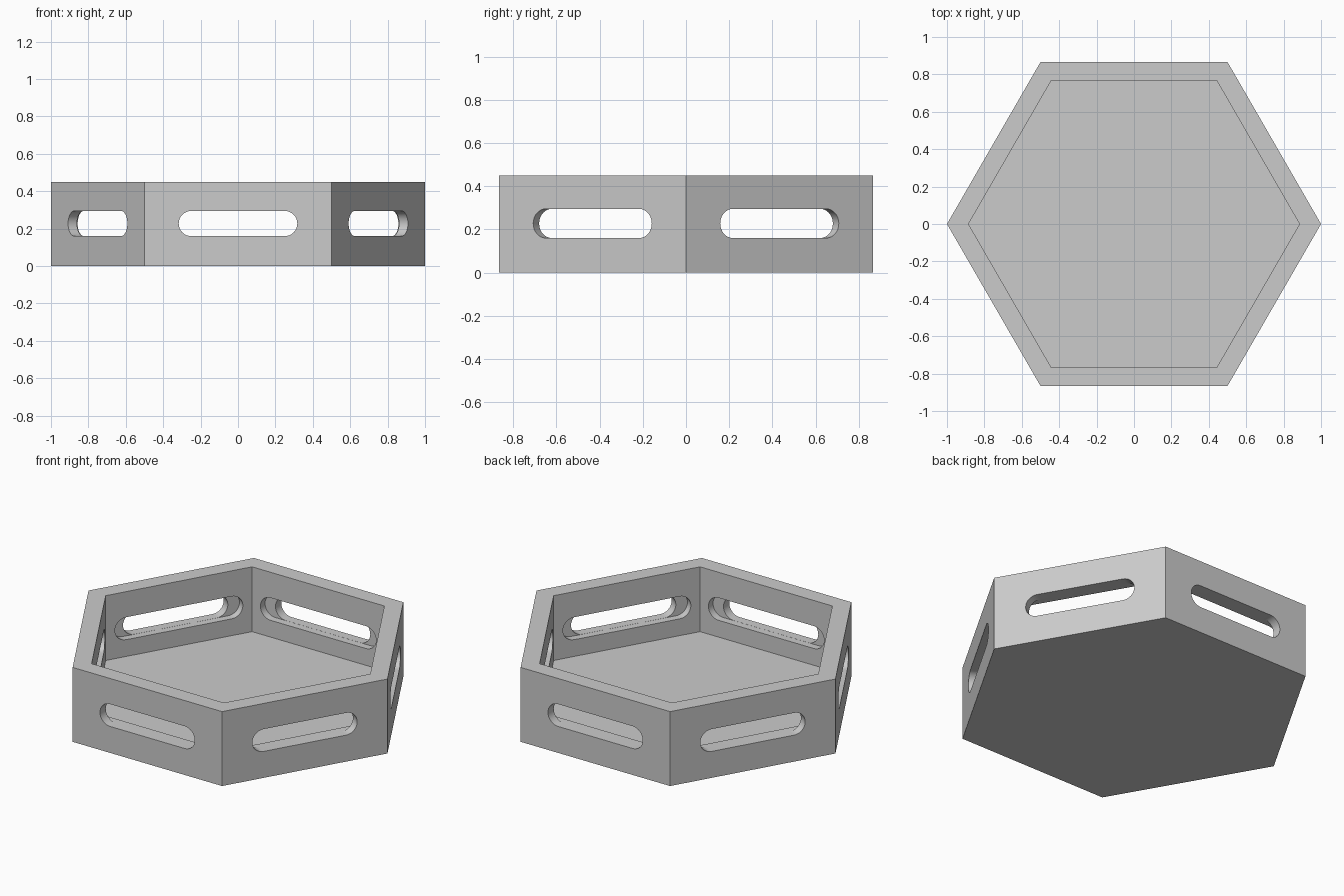
import bpy
import bmesh
import math
from mathutils import Matrix, Vector

if "Cube" in bpy.data.objects:
    bpy.data.objects.remove(bpy.data.objects["Cube"], do_unlink=True)

HEIGHT, FLOOR = 0.45, 0.058
R_OUT, R_IN = 1.0, 0.885
COS30 = math.cos(math.radians(30))
Y_OUT, Y_IN = -R_OUT * COS30, -R_IN * COS30   # front wall planes
SLOT_Z, SLOT_R = 0.2275, 0.0675
STEP_Y = Y_OUT + 0.055                        # where the slot widens inward

# Single grey material
grey = bpy.data.materials.new("plain grey")
grey.use_nodes = True
colour = (0.6, 0.6, 0.6, 1.0)
grey.diffuse_color = colour
grey.node_tree.nodes["Principled BSDF"].inputs["Base Color"].default_value = colour


def add_prism(bm, outline, offset, turn=0.0):
    """Extrude a closed outline by an offset, then turn it about z."""
    rot = Matrix.Rotation(turn, 3, 'Z')
    near = [bm.verts.new(rot @ p) for p in outline]
    far = [bm.verts.new(rot @ (p + offset)) for p in outline]
    bm.faces.new(near)
    bm.faces.new(far[::-1])
    n = len(outline)
    for i in range(n):
        j = (i + 1) % n
        bm.faces.new((near[j], near[i], far[i], far[j]))


def make_object(name, bm):
    bmesh.ops.recalc_face_normals(bm, faces=bm.faces[:])
    mesh = bpy.data.meshes.new(name)
    bm.to_mesh(mesh)
    bm.free()
    mesh.materials.append(grey)
    obj = bpy.data.objects.new(name, mesh)
    bpy.context.collection.objects.link(obj)
    return obj


def hexagon(radius, z):
    return [Vector((radius * math.cos(math.radians(60 * k)),
                    radius * math.sin(math.radians(60 * k)), z)) for k in range(6)]


def stadium(half_length, radius, y, steps=16):
    """Slot outline with round ends, standing in the xz plane."""
    points = []
    for side, start in ((1, -90), (-1, 90)):
        for i in range(steps + 1):
            a = math.radians(start + 180 * i / steps)
            points.append(Vector((side * (half_length - radius) + radius * math.cos(a), y,
                                  SLOT_Z + radius * math.sin(a))))
    return points


def slot_cutters(name, half_length, radius, y0, y1):
    """The same slot repeated through all six walls."""
    bm = bmesh.new()
    for k in range(6):
        add_prism(bm, stadium(half_length, radius, y0), Vector((0, y1 - y0, 0)),
                  math.radians(60 * k))
    return make_object(name, bm)


# Solid hexagonal body
bm = bmesh.new()
add_prism(bm, hexagon(R_OUT, 0), Vector((0, 0, HEIGHT)))
tray = make_object("hexagonal_tray", bm)

# Cavity, wide inner recesses, and narrower through slots
bm = bmesh.new()
add_prism(bm, hexagon(R_IN, FLOOR), Vector((0, 0, HEIGHT)))
cutters = [
    make_object("cavity_cutter", bm),
    slot_cutters("recess_cutter", 0.387, SLOT_R + 0.0005, STEP_Y, Y_IN + 0.02),
    slot_cutters("slot_cutter", 0.317, SLOT_R, Y_OUT - 0.05, Y_IN + 0.03),
]

bpy.ops.object.select_all(action='DESELECT')
bpy.context.view_layer.objects.active = tray
tray.select_set(True)
for cutter in cutters:
    cutter.hide_render = True
    mod = tray.modifiers.new(cutter.name, 'BOOLEAN')
    mod.operation = 'DIFFERENCE'
    mod.solver = 'EXACT'
    mod.object = cutter
    bpy.ops.object.modifier_apply(modifier=mod.name)
    bpy.data.objects.remove(cutter, do_unlink=True)

# Smooth slot ends, crisp corners
bpy.ops.object.shade_smooth_by_angle(angle=math.radians(30))
